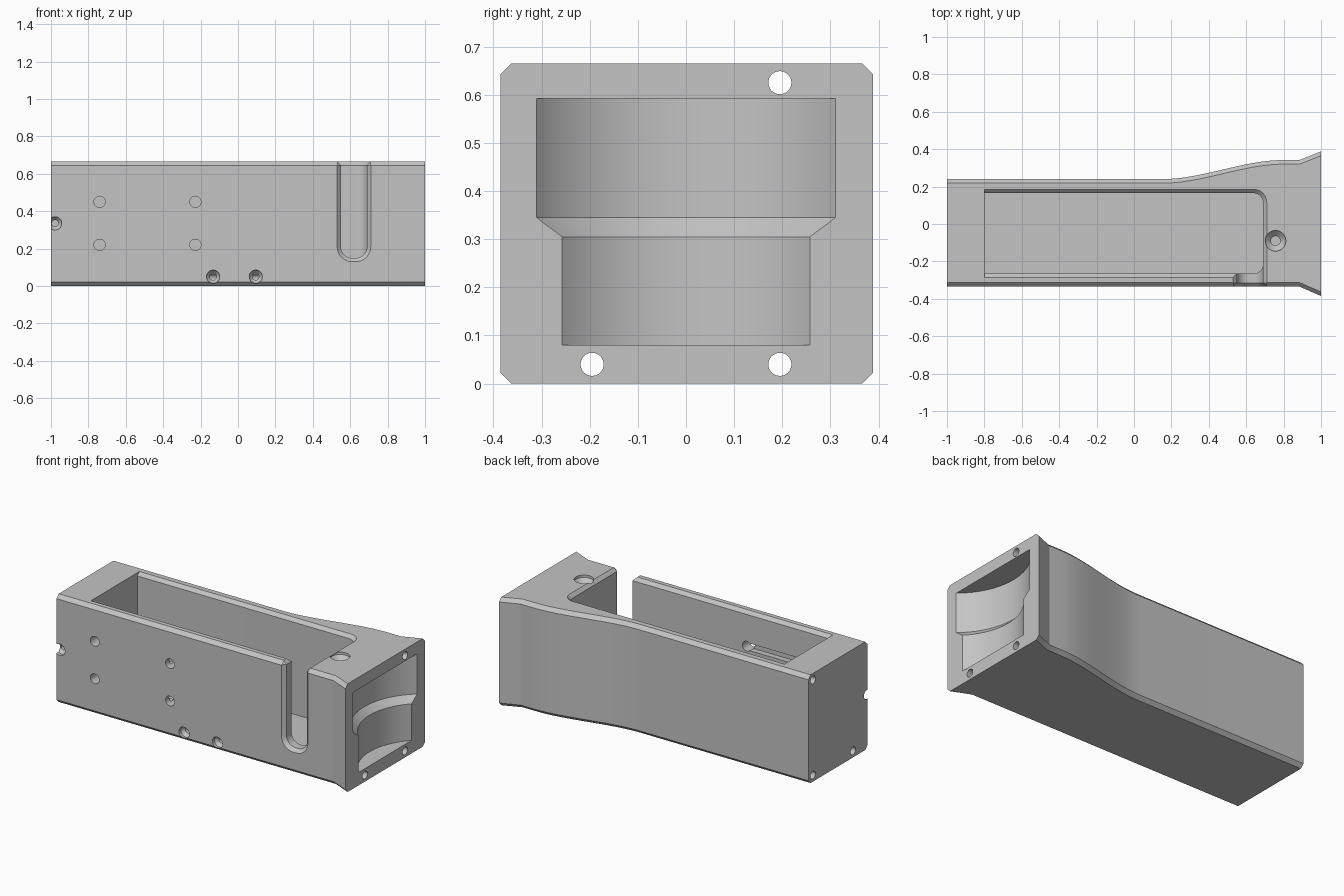
import bpy, bmesh, math
from mathutils import Vector

if "Cube" in bpy.data.objects:
    bpy.data.objects.remove(bpy.data.objects["Cube"])

H = 0.665      # body height
CH = 0.022     # edge chamfer

grey = bpy.data.materials.new("plain grey")
grey.diffuse_color = (0.55, 0.55, 0.55, 1)
grey.use_nodes = True
grey.node_tree.nodes["Principled BSDF"].inputs["Base Color"].default_value = grey.diffuse_color


def loft(name, rings):
    """Closed solid skinned through rings of equal point count."""
    bm = bmesh.new()
    vs = [[bm.verts.new(p) for p in r] for r in rings]
    n = len(rings[0])
    for a, b in zip(vs, vs[1:]):
        for i in range(n):
            j = (i + 1) % n
            bm.faces.new((a[i], a[j], b[j], b[i]))
    bm.faces.new(vs[0])
    bm.faces.new(vs[-1])
    bmesh.ops.recalc_face_normals(bm, faces=bm.faces)
    me = bpy.data.meshes.new(name)
    bm.to_mesh(me)
    bm.free()
    ob = bpy.data.objects.new(name, me)
    bpy.context.collection.objects.link(ob)
    me.materials.append(grey)
    return ob


def arc(cx, cy, r, a0, a1, n=8):
    return [(cx + r * math.cos(math.radians(a0 + (a1 - a0) * i / n)),
             cy + r * math.sin(math.radians(a0 + (a1 - a0) * i / n))) for i in range(n + 1)]


def spun(name, origin, axis, profile, seg=32):
    """Solid of revolution; profile is (distance along axis, radius)."""
    o, ax = Vector(origin), Vector(axis)
    u = ax.orthogonal().normalized()
    v = ax.cross(u)
    return loft(name, [[o + ax * d + (u * math.cos(t) + v * math.sin(t)) * r
                        for t in (2 * math.pi * i / seg for i in range(seg))]
                       for d, r in profile])


def cut(body, cutter):
    m = body.modifiers.new("cut", 'BOOLEAN')
    m.operation, m.solver, m.object = 'DIFFERENCE', 'EXACT', cutter
    bpy.context.view_layer.objects.active = body
    bpy.ops.object.modifier_apply(modifier=m.name)
    bpy.data.objects.remove(cutter)


# Body: chamfered section swept along x with a swelling back and flared end
def section(x):
    t = min(max((x - 0.15) / 0.65, 0), 1)
    flare = max(0, (x - 0.885) / 0.115)
    yb = 0.24 + 0.102 * t * t * (3 - 2 * t) + 0.046 * flare
    yf = -0.335 - 0.05 * flare
    return [(x, yf + CH, 0), (x, yb - CH, 0), (x, yb, CH), (x, yb, H - CH),
            (x, yb - CH, H), (x, yf + CH, H), (x, yf, H - CH), (x, yf, CH)]


stations = [-1] + [0.15 + 0.65 * i / 24 for i in range(25)] + [0.885, 1]
body = loft("housing", [section(x) for x in stations])


# Open-top pocket with rounded far corners and chamfered rim
def pocket(z, o):
    pts = [(-0.8, -0.265 - o)]
    pts += arc(0.64, -0.215, 0.05 + o, -90, 0) + arc(0.64, 0.115, 0.05 + o, 0, 90)
    pts += [(-0.8, 0.165 + o)]
    return [(x, y, z) for x, y in pts]


cut(body, loft("pocket_cutter", [pocket(0.08, 0), pocket(H - 0.02, 0), pocket(H + 0.02, 0.04)]))


# U-shaped slot in the front wall, chamfered on the outside
def slot(y, o):
    pts = [(0.69 + o + 0.06, 0.705), (0.69 + o, 0.645)]
    pts = pts + arc(0.63, 0.21, 0.06 + o, 0, -90) + arc(0.61, 0.21, 0.06 + o, -90, -180)
    pts += [(0.55 - o, 0.645), (0.55 - o - 0.06, 0.705)]
    return [(x, y, z) for x, z in pts]


cut(body, loft("slot_cutter", [slot(-0.375, 0.06), slot(-0.315, 0), slot(-0.2, 0)]))

# Stepped round recess in the flared end
cut(body, spun("recess_cutter", (1.26, 0, 0), (0, 0, 1),
               [(0.08, 0.366), (0.305, 0.366), (0.345, 0.405), (0.592, 0.405)], 96))

# Long rod holes through the whole body
for y, z in ((0.195, 0.625), (0.195, 0.04), (-0.195, 0.04)):
    cut(body, spun("rod_cutter", (0, y, z), (1, 0, 0), [(-1.1, 0.024), (1.1, 0.024)]))

# Countersunk screw hole in the top
cut(body, spun("top_screw_cutter", (0.757, -0.09, H), (0, 0, -1),
               [(-0.02, 0.055), (0.015, 0.055), (0.045, 0.025), (0.4, 0.025)]))

# Countersunk holes low on the front, and the notch on the end edge
for x, z in ((-0.133, 0.05), (0.095, 0.05), (-0.978, 0.335)):
    cut(body, spun("front_screw_cutter", (x, -0.335, z), (0, 1, 0),
                   [(-0.05, 0.035), (0.02, 0.035), (0.04, 0.018), (0.15, 0.018)]))

# Four front holes joined by grooves on the inside of the wall
for z in (0.22, 0.45):
    ring = [(-0.74, z - 0.022), (-0.228, z - 0.022), (-0.228, z + 0.022), (-0.74, z + 0.022)]
    cut(body, loft("groove_cutter", [[(x, y, h) for x, h in ring] for y in (-0.3, -0.2)]))
    for x in (-0.74, -0.228):
        cut(body, spun("front_hole_cutter", (x, 0, z), (0, 1, 0), [(-0.4, 0.03), (-0.2, 0.03)]))

bpy.ops.object.select_all(action='DESELECT')
body.select_set(True)
bpy.context.view_layer.objects.active = body
bpy.ops.object.shade_smooth_by_angle(angle=math.radians(20))
